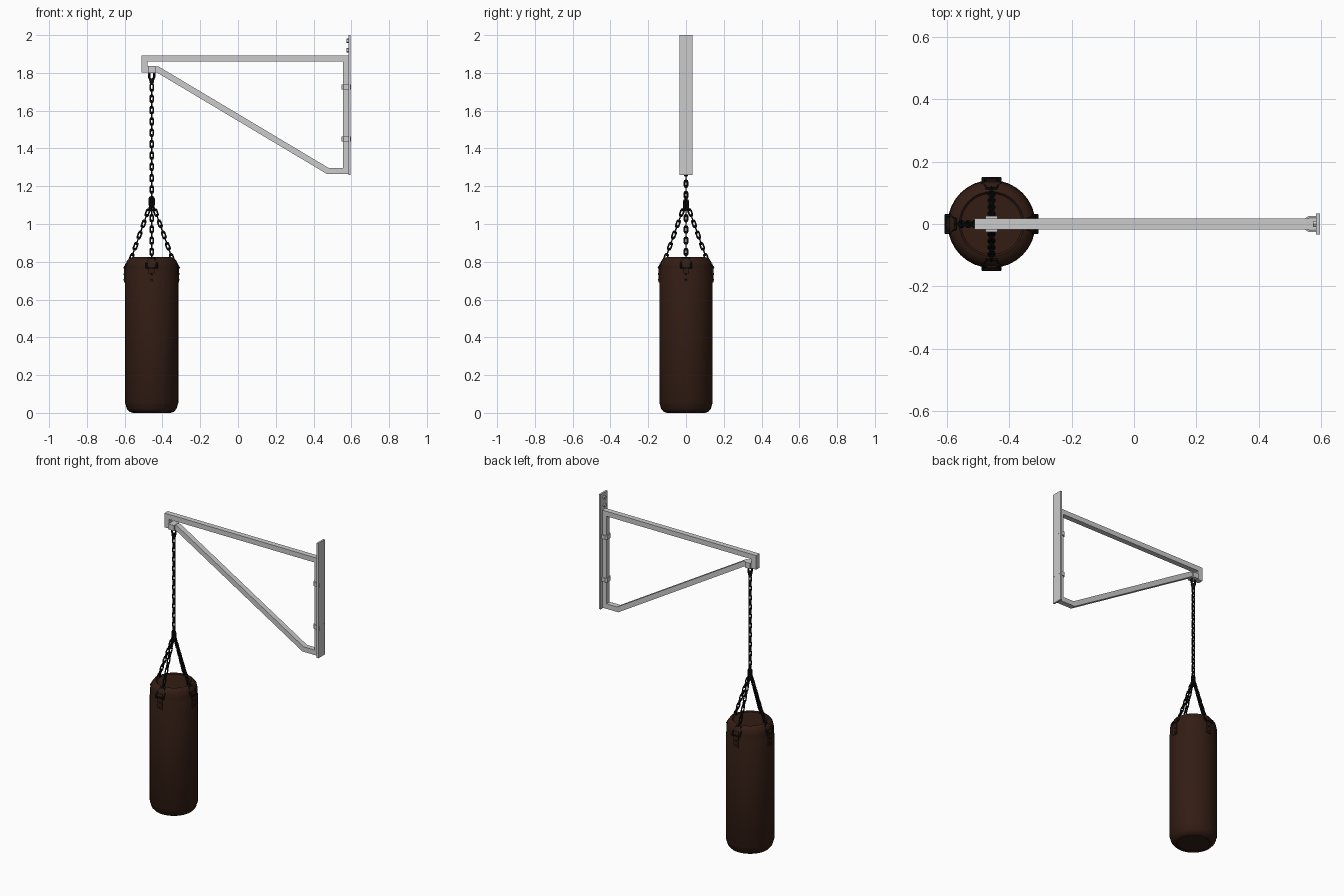
import bpy, bmesh, math
from mathutils import Vector as V, Matrix

if "Cube" in bpy.data.objects:
    bpy.data.objects.remove(bpy.data.objects["Cube"])

BX = -0.457   # bag axis


def mat(name, c):
    m = bpy.data.materials.new(name)
    m.diffuse_color = (*c, 1)
    m.use_nodes = True
    m.node_tree.nodes["Principled BSDF"].inputs["Base Color"].default_value = m.diffuse_color
    return m


LEATHER = mat("brown_leather", (0.032, 0.012, 0.007))
BLACK = mat("black_metal", (0.006, 0.006, 0.006))


def finish(name, bm, material=None, smooth=None):
    bmesh.ops.recalc_face_normals(bm, faces=bm.faces)
    me = bpy.data.meshes.new(name)
    bm.to_mesh(me)
    bm.free()
    ob = bpy.data.objects.new(name, me)
    bpy.context.collection.objects.link(ob)
    if material:
        me.materials.append(material)
    if smooth:
        bpy.ops.object.select_all(action='DESELECT')
        ob.select_set(True)
        bpy.context.view_layer.objects.active = ob
        bpy.ops.object.shade_smooth_by_angle(angle=math.radians(smooth))
    return ob


def sweep(bm, path, normal, section, closed=True):
    """Mitred sweep of a section (a in plane, b along normal) on a flat path."""
    path, n, rings = [V(p) for p in path], V(normal).normalized(), []
    k = len(path)
    for i, p in enumerate(path):
        d0 = (p - path[i - 1]).normalized() if closed or i else None
        d1 = (path[(i + 1) % k] - p).normalized() if closed or i < k - 1 else d0
        d0 = d0 or d1
        s0, s1 = n.cross(d0), n.cross(d1)
        m = (s0 + s1) / (1 + s0.dot(s1))
        rings.append([bm.verts.new(p + m * a + n * b) for a, b in section])
    c = len(section)
    for i in range(k if closed else k - 1):
        r, q = rings[i], rings[(i + 1) % k]
        for j in range(c):
            bm.faces.new((r[j], r[(j + 1) % c], q[(j + 1) % c], q[j]))
    if not closed:
        bm.faces.new(rings[0])
        bm.faces.new(rings[-1])


def circle(r, n=8):
    return [(r * math.cos(2 * math.pi * i / n), r * math.sin(2 * math.pi * i / n)) for i in range(n)]


def rect(w, h):
    return [(-w / 2, -h / 2), (w / 2, -h / 2), (w / 2, h / 2), (-w / 2, h / 2)]


def box(bm, c, s):
    bmesh.ops.create_cube(bm, size=1, matrix=Matrix.Translation(c) @ Matrix.Diagonal((*s, 1)))


def cyl(bm, c, r, h, axis, seg=12, r2=None):
    rot = V(axis).to_track_quat('Z', 'Y').to_matrix().to_4x4()
    bmesh.ops.create_cone(bm, cap_ends=True, segments=seg, radius1=r, radius2=r if r2 is None else r2,
                          depth=h, matrix=Matrix.Translation(c) @ rot)


def link(bm, c, d, s, length, width, wire):
    """Stadium-shaped link: long axis d, wide axis s."""
    R, h = width / 2, (length - width) / 2
    pts = []
    for i in range(10):
        a = math.pi * (i if i < 5 else i - 1) / 4
        pts.append(c + s * R * math.cos(a) + d * (R * math.sin(a) + (h if i < 5 else -h)))
    sweep(bm, pts, d.cross(s), circle(wire, 6))


def chain(bm, a, b, count, side, width=0.016, wire=0.0042):
    a, b = V(a), V(b)
    d = (b - a).normalized()
    s = V(side)
    s = (s - d * s.dot(d)).normalized()
    pitch = (b - a).length / count
    for i in range(count):
        link(bm, a + d * pitch * (i + 0.5), d, d.cross(s) if i % 2 else s, pitch + 2 * wire, width, wire)


# Square-tube frame
bm = bmesh.new()
frame = [(-0.496, 0, 1.877), (0.572, 0, 1.877), (0.572, 0, 1.281), (0.475, 0, 1.281),
         (-0.425, 0, 1.818), (-0.496, 0, 1.818)]
sweep(bm, frame, (0, 1, 0), rect(0.032, 0.034))
finish("bracket_frame", bm)

# Wall plate
bm = bmesh.new()
box(bm, (0.590, 0, 1.63), (0.012, 0.068, 0.74))
finish("wall_plate", bm)

# Bolts at the top of the plate
bm = bmesh.new()
for z in (1.92, 1.97):
    cyl(bm, (0.580, 0, z), 0.012, 0.012, (1, 0, 0), 6)
finish("plate_bolts", bm)

# U-clamps holding the post to the plate
bm = bmesh.new()
for z in (1.45, 1.725):
    u = [(0.597, -0.022, z), (0.560, -0.022, z), (0.551, -0.014, z),
         (0.551, 0.014, z), (0.560, 0.022, z), (0.597, 0.022, z)]
    sweep(bm, u, (0, 0, 1), rect(0.007, 0.025), False)
finish("post_clamps", bm)

# Clevis under the arm end
bm = bmesh.new()
box(bm, (BX, 0, 1.818), (0.038, 0.052, 0.036))
finish("hanger_clevis", bm)

# Shackle and swivel, main chain, lower connector
X, Y, Z = V((1, 0, 0)), V((0, 1, 0)), V((0, 0, 1))
bm = bmesh.new()
link(bm, V((BX, 0, 1.787)), Z, X, 0.046, 0.026, 0.006)
cyl(bm, (BX, 0, 1.752), 0.008, 0.034, Z, 10, 0.016)
finish("top_shackle", bm, BLACK, 40)
bm = bmesh.new()
chain(bm, (BX, 0, 1.738), (BX, 0, 1.138), 20, X)
finish("main_chain", bm, BLACK, 50)
bm = bmesh.new()
link(bm, V((BX, 0, 1.118)), Z, X, 0.050, 0.022, 0.006)
link(bm, V((BX, 0, 1.108)), Z, Y, 0.040, 0.022, 0.006)
finish("chain_connector", bm, BLACK, 50)

# Four bag chains with D-rings, strap tabs and rivets
dirs = [X, Y, -X, -Y]
O = V((BX, 0, 0))
bm, rings, tabs, rivets = (bmesh.new() for _ in range(4))
for d in dirs:
    t = Z.cross(d)
    P = lambda r, w, z: O + d * r + t * w + Z * z
    chain(bm, P(0.006, 0, 1.105), P(0.112, 0, 0.808), 10, t)
    ring = [P(0.145, -0.027, 0.768), P(0.145, 0.027, 0.768), P(0.130, 0.027, 0.793),
            P(0.115, 0.015, 0.818), P(0.115, -0.015, 0.818), P(0.130, -0.027, 0.793)]
    sweep(rings, ring, (ring[1] - ring[0]).cross(ring[3] - ring[0]), circle(0.0055, 6))
    sweep(tabs, [P(0.136, 0, 0.79), P(0.142, 0, 0.765), P(0.142, 0, 0.69)], t, rect(0.007, 0.032), False)
    for z in (0.705, 0.735):
        cyl(rivets, P(0.146, 0, z), 0.006, 0.004, d, 10, 0.004)
finish("bag_chains", bm, BLACK, 50)
finish("strap_rings", rings, BLACK, 40)
finish("strap_tabs", tabs, LEATHER)
finish("strap_rivets", rivets, BLACK, 40)

# Lathed bag body
profile = [(0, 0.004), (0.095, 0.004), (0.100, 0), (0.118, 0.006), (0.132, 0.022), (0.139, 0.048),
           (0.141, 0.052), (0.141, 0.73), (0.139, 0.735), (0.139, 0.775), (0.133, 0.802),
           (0.120, 0.818), (0.104, 0.824), (0.098, 0.818), (0, 0.818)]
bm = bmesh.new()
vs = [bm.verts.new((BX + r, 0, z)) for r, z in profile]
es = [bm.edges.new(e) for e in zip(vs, vs[1:])]
bmesh.ops.spin(bm, geom=vs + es, cent=O, axis=Z, angle=2 * math.pi, steps=32)
bmesh.ops.remove_doubles(bm, verts=bm.verts, dist=1e-4)
finish("bag_body", bm, LEATHER, 35)
